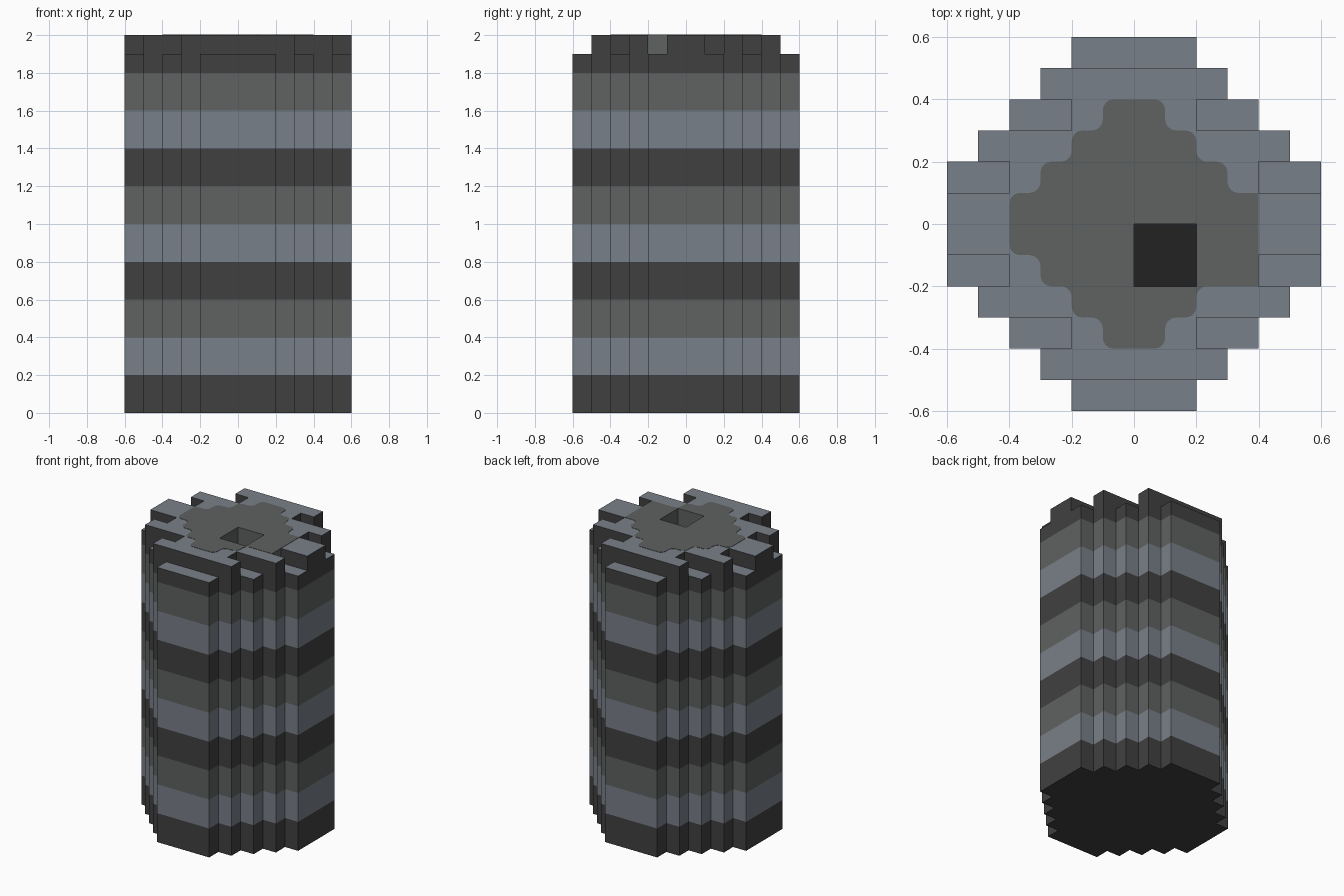
import bpy, bmesh, math
from mathutils import Vector

cube = bpy.data.objects.get("Cube")
if cube:
    bpy.data.objects.remove(cube, do_unlink=True)


def material(name, hex_code):
    def lin(c):
        return c / 12.92 if c <= 0.04045 else ((c + 0.055) / 1.055) ** 2.4
    col = [lin(int(hex_code[k:k + 2], 16) / 255) for k in (0, 2, 4)] + [1]
    m = bpy.data.materials.new(name)
    m.use_nodes = True
    m.diffuse_color = col
    bsdf = m.node_tree.nodes["Principled BSDF"]
    bsdf.inputs["Base Color"].default_value = col
    bsdf.inputs["Roughness"].default_value = 0.9
    return m


DARK, GREY, OLIVE, BLACK = range(4)
mats = [material("dark stone", "404040"), material("blue grey stone", "798089"),
        material("olive grey stone", "5E6260"), material("shaft black", "222222")]


def finish(name, bm):
    me = bpy.data.meshes.new(name)
    bm.to_mesh(me)
    bm.free()
    for m in mats:
        me.materials.append(m)
    ob = bpy.data.objects.new(name, me)
    bpy.context.collection.objects.link(ob)
    return ob


# Stepped round tower on a 0.1 grid: height of each cell in tenths
HALF_WIDTH = [6, 6, 5, 4, 3, 2]
SHAFT_FLOOR = 2


def in_shaft(i, j):
    return i in (0, 1) and j in (-2, -1)


def height(i, j):
    a, b = (i if i >= 0 else -i - 1), (j if j >= 0 else -j - 1)
    if b > 5 or a >= HALF_WIDTH[b]:
        return 0
    if in_shaft(i, j):
        return SHAFT_FLOOR
    notch = b == 5 or (b == 3 and a >= 2) or (b == 1 and a >= 4)
    return 19 if notch else 20


LEVELS = list(range(0, 19, 2)) + [19, 20]
bm = bmesh.new()


def quad(points, mat):
    f = bm.faces.new([bm.verts.new(Vector(p) / 10) for p in points])
    f.material_index = mat


for i in range(-6, 6):
    for j in range(-6, 6):
        h = height(i, j)
        if not h:
            continue
        corners = [(i, j), (i + 1, j), (i + 1, j + 1), (i, j + 1)]
        # Top and underside of the cell
        quad([(x, y, h) for x, y in corners], BLACK if in_shaft(i, j) else GREY)
        quad([(x, y, 0) for x, y in reversed(corners)], DARK)
        # Walls down to lower neighbours, striped by height
        for k, (di, dj) in enumerate([(0, -1), (1, 0), (0, 1), (-1, 0)]):
            low = height(i + di, j + dj)
            (x0, y0), (x1, y1) = corners[k], corners[(k + 1) % 4]
            for z0, z1 in zip(LEVELS, LEVELS[1:]):
                if low <= z0 and z1 <= h:
                    mat = (DARK, GREY, OLIVE)[(z0 // 2) % 3]
                    if in_shaft(i + di, j + dj) or (z0 == 19 and (i, j, di) == (3, -2, 1)):
                        mat = OLIVE
                    quad([(x0, y0, z0), (x1, y1, z0), (x1, y1, z1), (x0, y0, z1)], mat)

bmesh.ops.remove_doubles(bm, verts=bm.verts, dist=0.001)
finish("tower", bm)


# Thin paved deck with softened step corners and the shaft opening
def rounded(points, sharp, r=0.035, steps=4):
    out = []
    for k, p in enumerate(points):
        p, a, b = Vector(p), Vector(points[k - 1]), Vector(points[(k + 1) % len(points)])
        if k in sharp:
            out.append(p)
            continue
        u, v = (a - p).normalized() * r, (b - p).normalized() * r
        for s in range(steps + 1):
            t = s / steps * math.pi / 2
            out.append(p + u * (1 - math.sin(t)) + v * (1 - math.cos(t)))
    return out


outline = [(.4, -.2), (.4, .1), (.3, .1), (.3, .2), (.2, .2), (.2, .3), (.1, .3), (.1, .4),
           (-.1, .4), (-.1, .3), (-.2, .3), (-.2, .2), (-.3, .2), (-.3, .1), (-.4, .1),
           (-.4, -.1), (-.3, -.1), (-.3, -.2), (-.2, -.2), (-.2, -.3), (-.1, -.3),
           (-.1, -.4), (.1, -.4), (.1, -.3), (.2, -.3), (.2, -.2)]
opening = [Vector(p) for p in [(0, -.2), (.2, -.2), (.2, 0), (0, 0)]]

bm = bmesh.new()
for loop in (rounded(outline, {0, 1}), opening):
    vs = [bm.verts.new((p.x, p.y, 2.0)) for p in loop]
    for k in range(len(vs)):
        bm.edges.new((vs[k - 1], vs[k]))
bmesh.ops.triangle_fill(bm, use_beauty=True, edges=bm.edges[:], normal=(0, 0, 1))
ext = bmesh.ops.extrude_face_region(bm, geom=bm.faces[:], use_keep_orig=True)
bmesh.ops.translate(bm, vec=(0, 0, 0.002),
                    verts=[g for g in ext["geom"] if isinstance(g, bmesh.types.BMVert)])
bmesh.ops.recalc_face_normals(bm, faces=bm.faces[:])
for f in bm.faces:
    f.material_index = OLIVE
finish("deck", bm)
